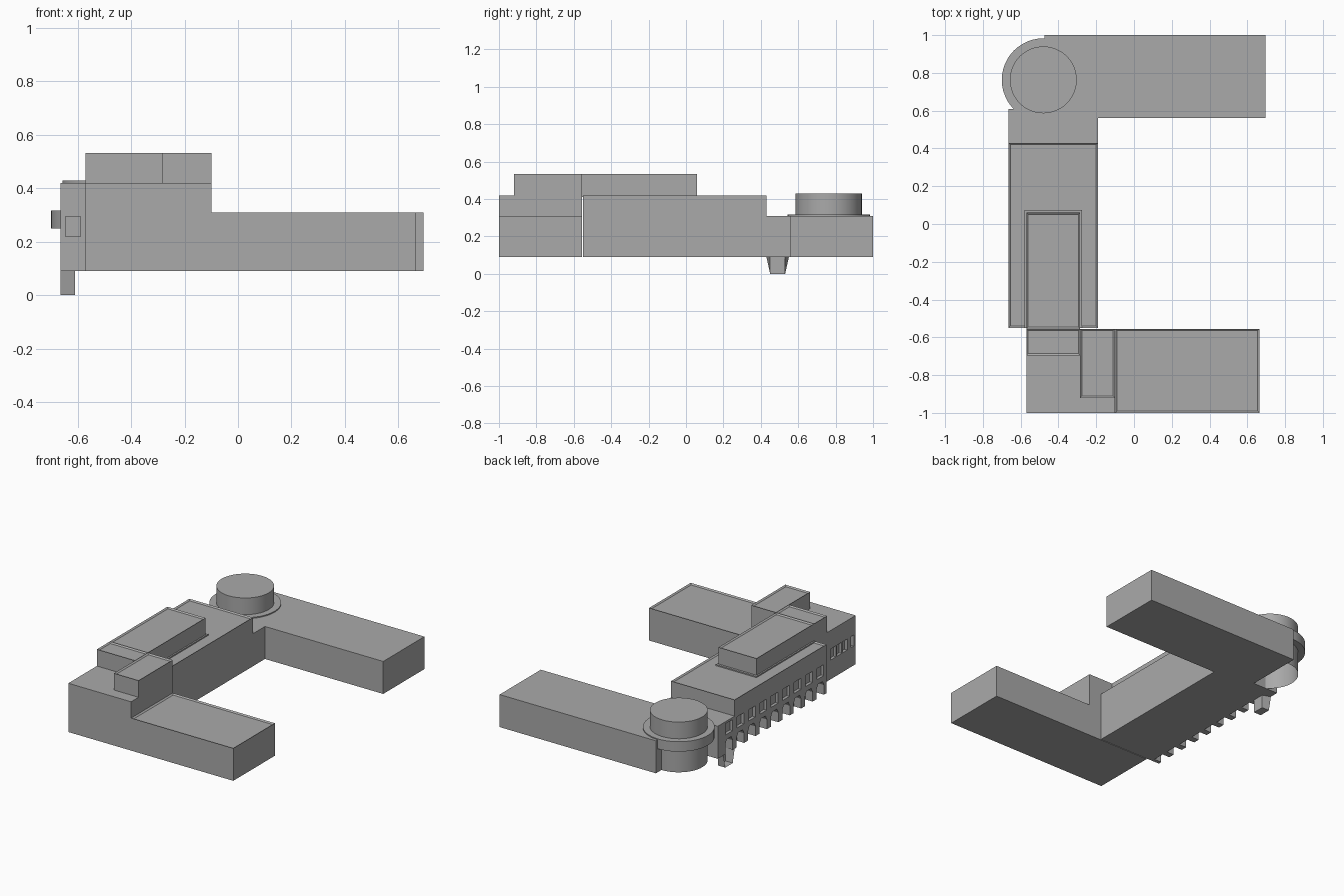
import bpy, bmesh, math

if "Cube" in bpy.data.objects:
    bpy.data.objects.remove(bpy.data.objects["Cube"])

stone = bpy.data.materials.new("grey stone")
stone.diffuse_color = (0.4, 0.4, 0.4, 1)
stone.use_nodes = True
stone.node_tree.nodes["Principled BSDF"].inputs["Base Color"].default_value = stone.diffuse_color


def finish(name, bm):
    me = bpy.data.meshes.new(name)
    bm.to_mesh(me)
    bm.free()
    ob = bpy.data.objects.new(name, me)
    bpy.context.collection.objects.link(ob)
    me.materials.append(stone)
    return ob


def add_box(bm, x0, x1, y0, y1, z0, z1):
    r = bmesh.ops.create_cube(bm, size=1)
    for v in r["verts"]:
        v.co.x = x1 if v.co.x > 0 else x0
        v.co.y = y1 if v.co.y > 0 else y0
        v.co.z = z1 if v.co.z > 0 else z0


def block(name, x0, x1, y0, y1, z0, z1, rim=0.0, depth=0.008):
    """Box; rim > 0 gives a parapet around a sunken roof."""
    bm = bmesh.new()
    add_box(bm, x0, x1, y0, y1, z0, z1)
    if rim:
        bm.normal_update()
        top = max(bm.faces, key=lambda f: f.normal.z)
        bmesh.ops.inset_region(bm, faces=[top], thickness=rim, use_even_offset=True)
        for v in top.verts:
            v.co.z -= depth
    return finish(name, bm)


def drum(name, x, y, r, z0, z1, open_bottom=False):
    bm = bmesh.new()
    bmesh.ops.create_cone(bm, cap_ends=True, segments=48, radius1=r, radius2=r, depth=z1 - z0)
    bmesh.ops.translate(bm, verts=bm.verts, vec=(x, y, (z0 + z1) / 2))
    bm.normal_update()
    if open_bottom:
        low = [f for f in bm.faces if f.normal.z < -0.9]
        bmesh.ops.delete(bm, geom=low, context='FACES_ONLY')
    ob = finish(name, bm)
    bpy.ops.object.select_all(action='DESELECT')
    bpy.context.view_layer.objects.active = ob
    ob.select_set(True)
    bpy.ops.object.shade_smooth_by_angle(angle=math.radians(30))
    return ob


def add_arch(bm, y, w, z0, z1, x0, x1):
    """Arch-topped prism running along x."""
    h = w / 2
    pts = [(-h, z0), (h, z0), (h, z1 - 0.03), (h * 0.6, z1), (-h * 0.6, z1), (-h, z1 - 0.03)]
    a = [bm.verts.new((x0, y + p, z)) for p, z in pts]
    b = [bm.verts.new((x1, y + p, z)) for p, z in pts]
    bm.faces.new(a)
    bm.faces.new(b[::-1])
    for i in range(6):
        j = (i + 1) % 6
        bm.faces.new((a[j], a[i], b[i], b[j]))


# wings and main blocks
B = 0.09
block("north_wing", -0.475, 0.695, 0.56, 1.0, B, 0.31)
link = block("link_block", -0.665, -0.19, 0.43, 0.61, B, 0.31)
hall = block("west_hall", -0.665, -0.19, -0.55, 0.43, B, 0.42, 0.01)
south = block("south_block", -0.57, -0.10, -1.0, -0.555, B, 0.42)
block("south_wing", -0.10, 0.665, -1.0, -0.555, B, 0.31, 0.01)

# rooftop storeys
block("roof_kerb", -0.58, -0.275, -0.55, 0.075, 0.40, 0.42)
block("upper_storey_long", -0.57, -0.285, -0.555, 0.06, 0.41, 0.533, 0.01)
block("upper_storey_front", -0.57, -0.285, -0.695, -0.555, 0.41, 0.533, 0.01)
block("upper_storey_side", -0.285, -0.10, -0.92, -0.555, 0.41, 0.533, 0.01)

# round corner tower with its collar
drum("tower", -0.48, 0.763, 0.177, B, 0.43, open_bottom=True)
drum("tower_collar", -0.48, 0.763, 0.22, 0.25, 0.317)

# openings: nine bays of arches and square windows, plus the southern windows
XW = -0.665
bm = bmesh.new()
for i in range(9):
    y = 0.49 - 0.122 * i
    add_arch(bm, y, 0.08, B - 0.02, 0.185, XW - 0.03, XW + 0.055)
    add_box(bm, XW - 0.03, XW + 0.02, y - 0.037, y + 0.037, 0.22, 0.295)
for y0, y1 in ((-0.79, -0.73), (-0.85, -0.80), (-0.91, -0.86), (-0.98, -0.95)):
    add_box(bm, -0.60, -0.55, y0, y1, 0.22, 0.295)
add_box(bm, -0.645, -0.59, -0.58, -0.53, 0.22, 0.295)
bmesh.ops.recalc_face_normals(bm, faces=bm.faces)
cutter = finish("opening_cutter", bm)
cutter.hide_render = True
for ob in (link, hall, south):
    mod = ob.modifiers.new("openings", 'BOOLEAN')
    mod.object = cutter
    mod.operation = 'DIFFERENCE'
    mod.solver = 'EXACT'
    bpy.context.view_layer.objects.active = ob
    bpy.ops.object.modifier_apply(modifier=mod.name)
bpy.data.objects.remove(cutter)

# hollow tapered foot below the first arch, open to the west
bm = bmesh.new()
xi = -0.61
o = [bm.verts.new((XW, y, z)) for y, z in ((0.43, B), (0.45, 0), (0.53, 0), (0.55, B))]
n = [bm.verts.new((xi, y, z)) for y, z in ((0.45, B), (0.45, 0), (0.53, 0), (0.53, B))]
for i in range(3):
    bm.faces.new((o[i], o[i + 1], n[i + 1], n[i]))
bm.faces.new(n)
finish("arch_foot", bm)
